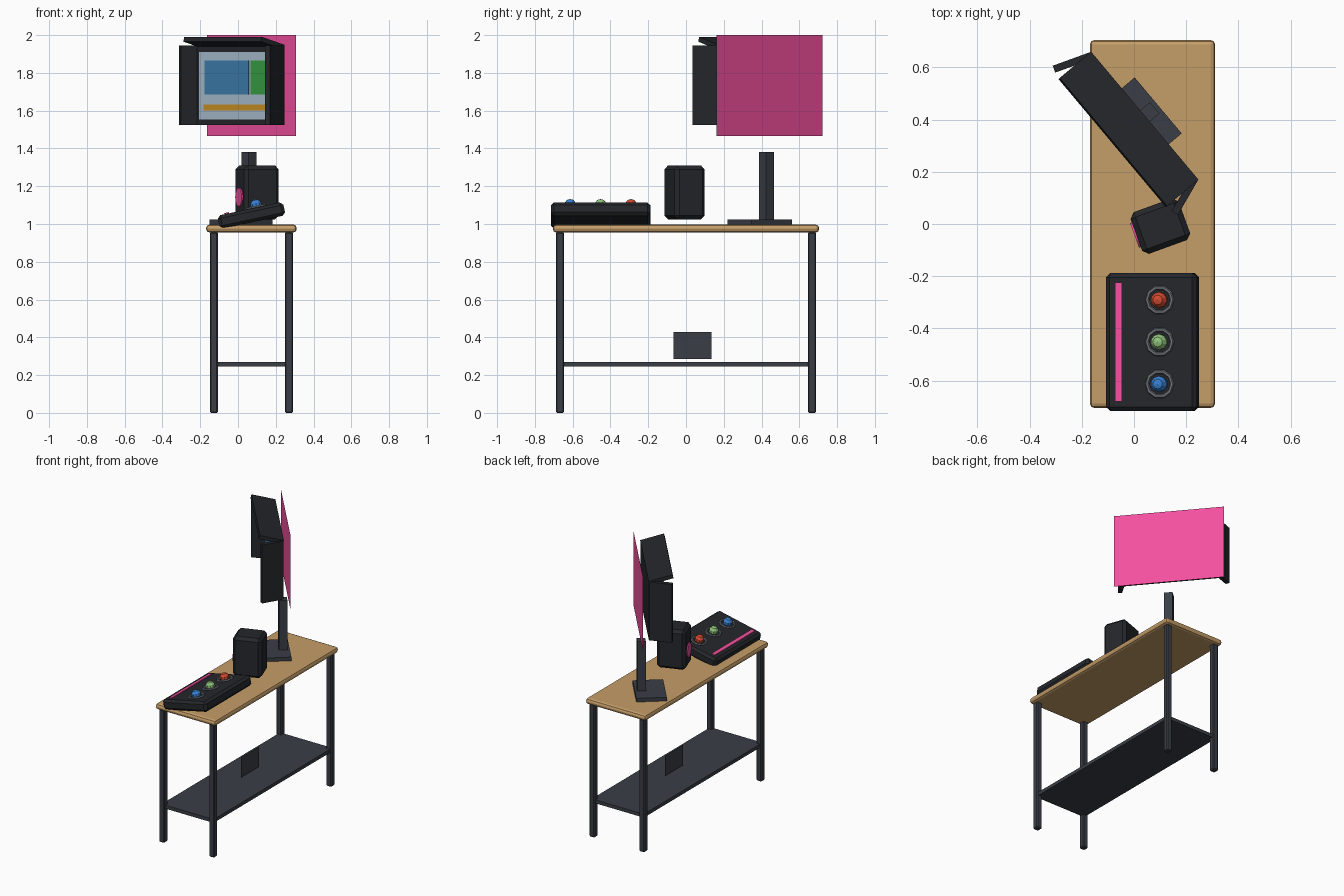
import bpy, bmesh
from math import radians, cos, sin
from mathutils import Matrix, Vector

if "Cube" in bpy.data.objects:
    bpy.data.objects.remove(bpy.data.objects["Cube"])


def mat(name, rgb):
    m = bpy.data.materials.new(name)
    m.diffuse_color = (*rgb, 1)
    m.use_nodes = True
    m.node_tree.nodes["Principled BSDF"].inputs["Base Color"].default_value = m.diffuse_color
    return m


DARK = mat("dark_plastic", (0.018, 0.02, 0.024))
STEEL = mat("dark_steel", (0.042, 0.048, 0.06))
WOOD = mat("wood", (0.56, 0.34, 0.14))
PINK = mat("pink", (0.9, 0.08, 0.35))
GREY = mat("ring_grey", (0.16, 0.17, 0.19))
SCREEN = mat("screen_pale", (0.42, 0.54, 0.65))
BLUE = mat("panel_blue", (0.05, 0.22, 0.45))
GREEN = mat("panel_green", (0.04, 0.36, 0.06))
ORANGE = mat("bar_orange", (0.62, 0.3, 0.02))


def frame(x, y, z, rz=0, ry=0, rx=0):
    """Local placement: position plus rotations in degrees."""
    return (Matrix.Translation((x, y, z)) @ Matrix.Rotation(radians(rz), 4, 'Z')
            @ Matrix.Rotation(radians(ry), 4, 'Y') @ Matrix.Rotation(radians(rx), 4, 'X'))


def finish(name, bm, m, material, bevel=0, segments=1):
    me = bpy.data.meshes.new(name)
    bm.to_mesh(me)
    bm.free()
    ob = bpy.data.objects.new(name, me)
    bpy.context.collection.objects.link(ob)
    ob.matrix_world = m
    me.materials.append(material)
    if bevel:
        b = ob.modifiers.new("bevel", 'BEVEL')
        b.width, b.segments = bevel, segments
    return ob


def box(name, size, m, material, bevel=0, segments=1):
    bm = bmesh.new()
    bmesh.ops.create_cube(bm, size=1)
    bmesh.ops.scale(bm, vec=size, verts=bm.verts)
    return finish(name, bm, m, material, bevel, segments)


def panel(name, w, h, m, material):
    """Flat upright sheet in the local xz plane, facing local -y."""
    bm = bmesh.new()
    bm.faces.new([bm.verts.new((sx * w / 2, 0, sz * h / 2))
                  for sx, sz in ((-1, -1), (1, -1), (1, 1), (-1, 1))])
    return finish(name, bm, m, material)


def torus(name, major, minor, n, k, m, material):
    bm = bmesh.new()
    rings = []
    for i in range(n):
        a = radians(360 * i / n)
        rings.append([bm.verts.new(((major + minor * cos(t)) * cos(a),
                                    (major + minor * cos(t)) * sin(a), minor * sin(t)))
                      for t in (radians(360 * j / k) for j in range(k))])
    for i in range(n):
        p, q = rings[i], rings[(i + 1) % n]
        for j in range(k):
            bm.faces.new((p[j], q[j], q[(j + 1) % k], p[(j + 1) % k]))
    return finish(name, bm, m, material)


# Table
box("table_top", (0.48, 1.41, 0.042), frame(0.071, 0, 0.976), WOOD, 0.018, 2)
for sx in (-1, 1):
    for sy in (-1, 1):
        box("table_leg", (0.042, 0.042, 0.957),
            frame(0.071 + sx * 0.199, sy * 0.667, 0.4785), STEEL, 0.006)
box("lower_shelf", (0.415, 1.35, 0.025), frame(0.071, 0, 0.2575), STEEL)
panel("shelf_card", 0.2, 0.145, frame(0.071, 0.035, 0.357, 90), STEEL)

# Tilted control deck with accent strip and three ringed knobs
deck = frame(0.071, -0.452, 1.045, 0, -12)
box("control_deck", (0.355, 0.528, 0.072), deck, DARK, 0.016)
box("deck_strip", (0.025, 0.455, 0.008), deck @ frame(-0.126, 0, 0.038), PINK)
for y, tone, rgb in ((0.161, "red", (0.65, 0.07, 0.03)),
                     (0, "green", (0.28, 0.55, 0.2)),
                     (-0.161, "blue", (0.04, 0.22, 0.65))):
    torus("knob_ring_" + tone, 0.049, 0.008, 10, 6, deck @ frame(0.036, y, 0.038), GREY)
    bm = bmesh.new()
    bmesh.ops.create_uvsphere(bm, u_segments=10, v_segments=5, radius=0.032)
    finish("knob_" + tone, bm, deck @ frame(0.036, y, 0.049), mat("knob_" + tone, rgb))

# Speaker with round accent on its face
speaker = frame(0.101, -0.008, 1.167, -70)
box("speaker_box", (0.17, 0.196, 0.285), speaker, DARK, 0.02)
bm = bmesh.new()
bmesh.ops.create_cone(bm, cap_ends=True, segments=16, radius1=0.05, radius2=0.05, depth=0.01)
finish("speaker_disc", bm, speaker @ frame(0, -0.1, -0.025, 0, 0, 90), PINK)

# Monitor stand
box("stand_base", (0.28, 0.2, 0.027), frame(0.016, 0.39, 1.01, -50), STEEL)
box("stand_post", (0.056, 0.056, 0.37), frame(0.058, 0.427, 1.195, -50), STEEL)

# Monitor body and screen graphics
mon = frame(0.04, 0.414, 1.735, -50)
box("monitor_body", (0.64, 0.07, 0.42), mon @ frame(0, -0.035, 0), DARK)
box("screen", (0.59, 0.004, 0.358), mon @ frame(0, -0.071, -0.003), SCREEN)
for name, x0, x1, z0, z1, material in (
        ("screen_blue_panel", -0.246, 0.115, -0.05, 0.13, BLUE),
        ("screen_green_panel", 0.132, 0.25, -0.05, 0.13, GREEN),
        ("screen_orange_bar", -0.254, 0.25, -0.135, -0.102, ORANGE)):
    box(name, (x1 - x0, 0.004, z1 - z0),
        mon @ frame((x0 + x1) / 2, -0.074, (z0 + z1) / 2), material)

# Hood: splayed side wings and a raised top visor
L, T, A = 0.155, 0.028, radians(20)
for s, side in ((-1, "left"), (1, "right")):
    x = 0.32 + L / 2 * sin(A) - T / 2 * cos(A)
    y = -L / 2 * cos(A) - T / 2 * sin(A)
    box("hood_wing_" + side, (T, L, 0.42), mon @ frame(s * x, y, 0, s * 20), DARK)
box("hood_top", (0.64, 0.162, 0.026), mon @ frame(0, -0.08, 0.222, 0, 0, -15), DARK)

# Backdrop sheet behind the monitor
panel("back_sheet", 0.735, 0.535, frame(0.071, 0.442, 1.7325, -50), PINK)
